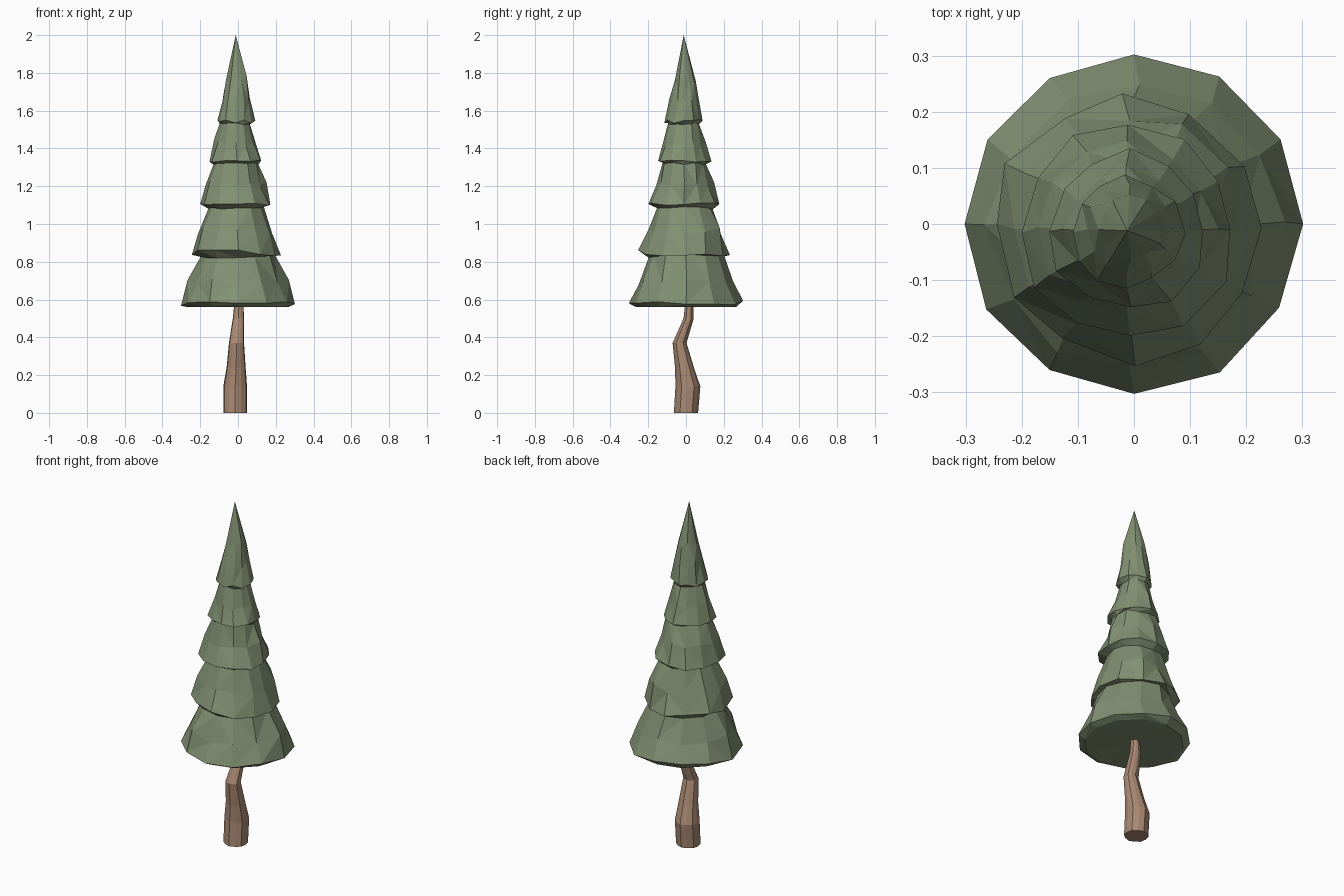
import bpy, bmesh, math, random

if "Cube" in bpy.data.objects:
    bpy.data.objects.remove(bpy.data.objects["Cube"])

random.seed(7)


def material(name, rgb):
    m = bpy.data.materials.new(name)
    m.diffuse_color = (*rgb, 1)
    m.use_nodes = True
    m.node_tree.nodes["Principled BSDF"].inputs["Base Color"].default_value = m.diffuse_color
    return m


def skin(name, rings, mat, tip=None, base=None):
    """Join equal-sized rings of points into a closed, flat-faced solid."""
    bm = bmesh.new()
    loops = [[bm.verts.new(p) for p in r] for r in rings]
    n = len(loops[0])
    for a, b in zip(loops, loops[1:]):
        for i in range(n):
            j = (i + 1) % n
            bm.faces.new((a[i], a[j], b[j], b[i]))
    for loop, apex in ((loops[0], base), (loops[-1], tip)):
        if apex:
            v = bm.verts.new(apex)
            for i in range(n):
                bm.faces.new((loop[i], loop[(i + 1) % n], v))
        else:
            bm.faces.new(loop)
    bmesh.ops.triangulate(bm, faces=[f for f in bm.faces if len(f.verts) == 4],
                          quad_method='SHORT_EDGE')
    bmesh.ops.recalc_face_normals(bm, faces=bm.faces)
    me = bpy.data.meshes.new(name)
    bm.to_mesh(me)
    bm.free()
    me.materials.append(mat)
    ob = bpy.data.objects.new(name, me)
    bpy.context.collection.objects.link(ob)
    return ob


# Crooked trunk: z, centre x, centre y, radius x, radius y
trunk_path = [(0, -.015, 0, .066, .064), (.14, -.015, .01, .066, .066),
              (.24, -.01, -.008, .053, .05), (.37, -.008, -.034, .042, .037),
              (.5, .002, .014, .031, .027), (.6, .006, .018, .024, .02)]
trunk = []
for z, cx, cy, rx, ry in trunk_path:
    ring = []
    for i in range(12):
        a = math.tau * i / 12
        k = 1 if i % 2 else .95
        ring.append((cx + rx * k * math.cos(a), cy + ry * k * math.sin(a), z))
    trunk.append(ring)
skin("trunk", trunk, material("bark", (.40, .25, .17)))

# Foliage tiers: z, radius, centre x, centre y, radial jitter, height jitter
profile = [(.56, .265, 0, 0, 0, 0), (.582, .302, 0, 0, .004, .016),
           (.69, .258, 0, 0, .012, .02), (.83, .197, -.005, 0, .006, .012),
           (.85, .238, -.01, -.006, .014, .02),
           (.96, .196, -.01, -.006, .012, .02), (1.085, .15, -.01, -.005, .005, .008),
           (1.105, .19, -.01, -.01, .009, .012),
           (1.21, .153, -.01, -.01, .009, .016), (1.32, .118, -.01, -.01, .005, .006),
           (1.335, .14, -.01, -.01, .010, .010),
           (1.43, .11, -.01, -.012, .008, .016), (1.53, .082, -.014, -.012, .005, .006),
           (1.545, .1, -.014, -.012, .009, .012),
           (1.66, .075, -.01, -.01, .006, .02), (1.77, .055, -.007, -.007, .006, .02)]
foliage = []
for z, r, cx, cy, jr, jz in profile:
    ring = []
    for i in range(12):
        a = math.tau * i / 12 + random.uniform(-.05, .05) * (jr > .005)
        rr = r + random.uniform(-jr, jr)
        zz = z + random.uniform(-jz, jz)
        ring.append((cx + rr * math.cos(a), cy + rr * math.sin(a), zz))
    foliage.append(ring)
skin("foliage", foliage, material("needles", (.22, .28, .17)),
     tip=(-.012, -.012, 2), base=(0, 0, .565))
